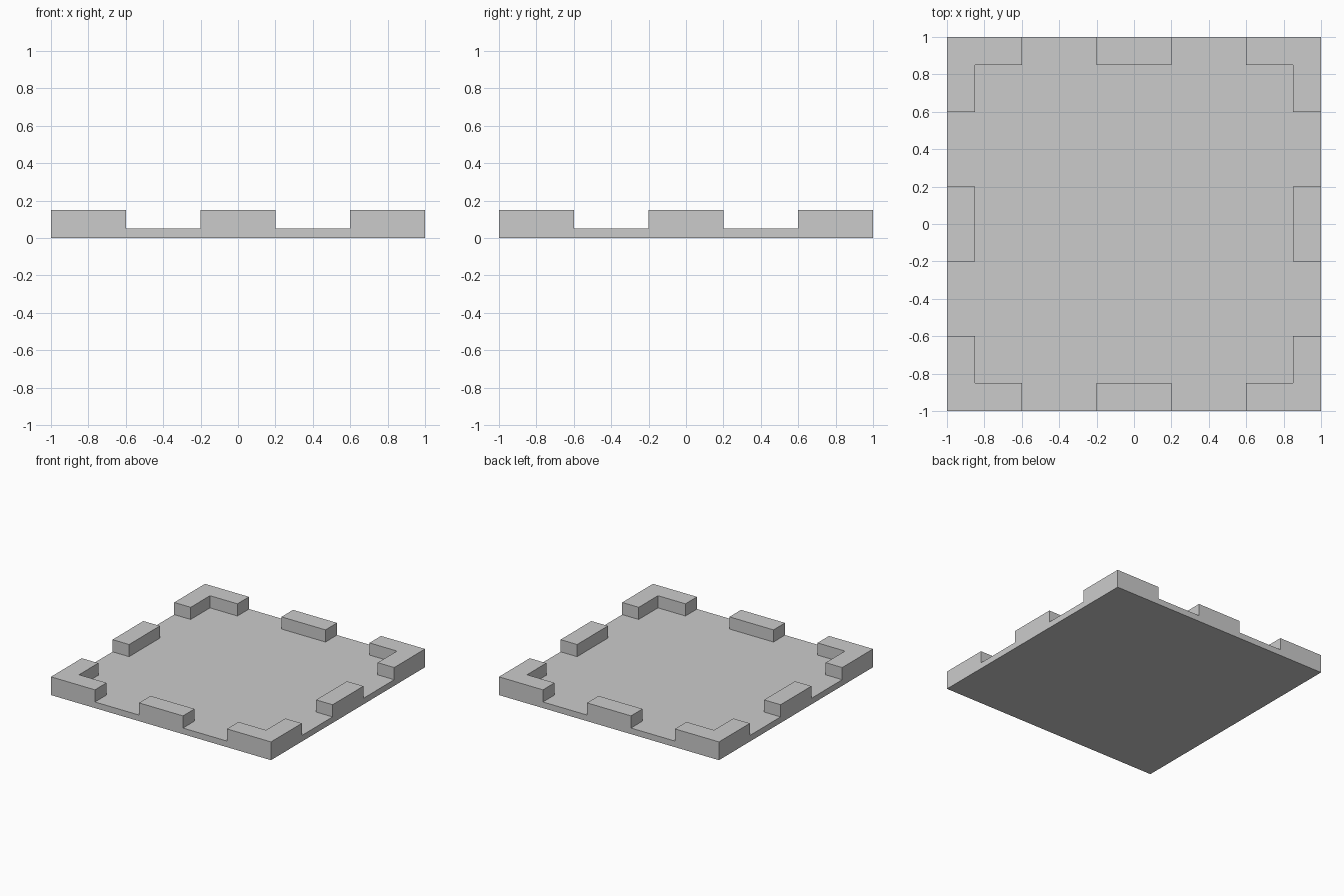
import bpy, bmesh
from mathutils import Matrix

if "Cube" in bpy.data.objects:
    bpy.data.objects.remove(bpy.data.objects["Cube"])

BASE, TOP = 0.05, 0.15      # slab thickness, rim height
CUTS = (0.2, 0.6, 0.85)     # block edges, mirrored about the centre

bm = bmesh.new()

# Flat square slab
bmesh.ops.create_cube(bm, size=1, matrix=Matrix.Translation((0, 0, BASE / 2))
                      @ Matrix.Diagonal((2, 2, BASE, 1)))

# Cut the slab along the outlines of the rim blocks
for axis in ((1, 0, 0), (0, 1, 0)):
    for c in CUTS:
        for s in (-1, 1):
            bmesh.ops.bisect_plane(bm, geom=bm.verts[:] + bm.edges[:] + bm.faces[:],
                                   plane_co=[a * c * s for a in axis], plane_no=axis)


def is_block(face):
    c = face.calc_center_median()
    far, near = max(abs(c.x), abs(c.y)), min(abs(c.x), abs(c.y))
    return face.normal.z > 0.9 and far > 0.85 and (near < 0.2 or near > 0.6)


# Raise the four corner brackets and four mid-side blocks
bm.normal_update()
blocks = [f for f in bm.faces if is_block(f)]
raised = bmesh.ops.extrude_face_region(bm, geom=blocks)["geom"]
bmesh.ops.translate(bm, vec=(0, 0, TOP - BASE),
                    verts=[v for v in raised if isinstance(v, bmesh.types.BMVert)])
leftover = [f for f in blocks if f.is_valid]
if leftover:
    bmesh.ops.delete(bm, geom=leftover, context='FACES')

# Merge coplanar pieces into clean flat faces
bmesh.ops.recalc_face_normals(bm, faces=bm.faces[:])
bmesh.ops.dissolve_limit(bm, angle_limit=0.01, verts=bm.verts[:], edges=bm.edges[:])

mesh = bpy.data.meshes.new("crenellated_tile")
bm.to_mesh(mesh)
bm.free()
bpy.context.collection.objects.link(bpy.data.objects.new("crenellated_tile", mesh))
